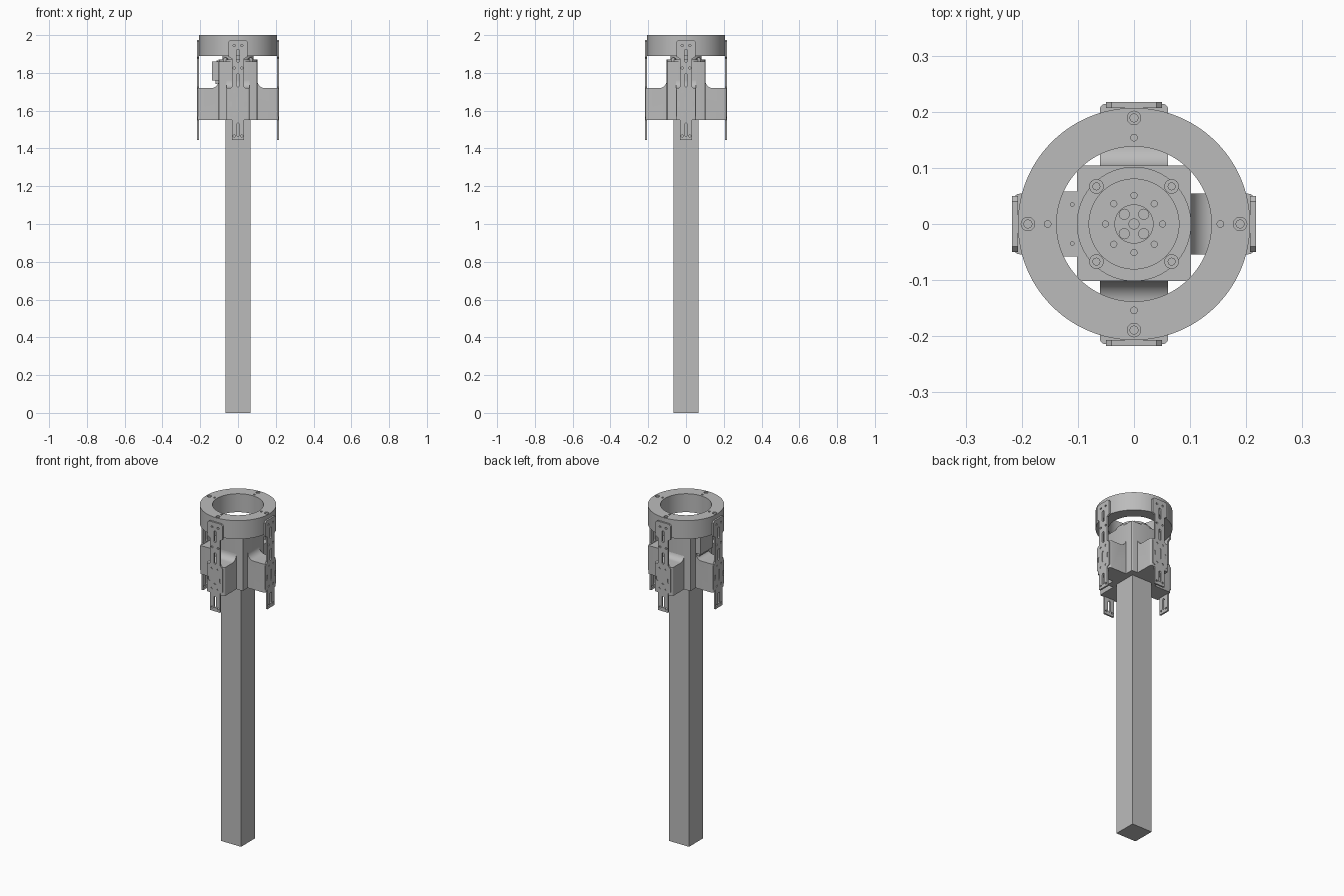
import bpy, bmesh
from math import sin, cos, pi, radians
from mathutils import Matrix, Vector

if "Cube" in bpy.data.objects:
    bpy.data.objects.remove(bpy.data.objects["Cube"])

grey = bpy.data.materials.new("machined grey")
grey.use_nodes = True
colour = (0.5, 0.5, 0.5, 1)
grey.diffuse_color = colour
grey.node_tree.nodes["Principled BSDF"].inputs["Base Color"].default_value = colour


def finish(name, bm, turn=0):
    bmesh.ops.recalc_face_normals(bm, faces=bm.faces)
    bm.transform(Matrix.Rotation(turn, 4, 'Z'))
    mesh = bpy.data.meshes.new(name)
    bm.to_mesh(mesh)
    bm.free()
    mesh.materials.append(grey)
    ob = bpy.data.objects.new(name, mesh)
    bpy.context.collection.objects.link(ob)
    return ob


def add_box(bm, low, high):
    low, high = Vector(low), Vector(high)
    size = Matrix.Diagonal((*(high - low), 1))
    return bmesh.ops.create_cube(bm, size=1, matrix=Matrix.Translation((low + high) / 2) @ size)


def add_cylinder(bm, r, z0, z1, x=0, y=0, n=24):
    bmesh.ops.create_cone(bm, cap_ends=True, segments=n, radius1=r, radius2=r, depth=z1 - z0,
                          matrix=Matrix.Translation((x, y, (z0 + z1) / 2)))


def add_prism(bm, points, shift):
    """Extrude a closed outline along a vector."""
    face = bm.faces.new([bm.verts.new(p) for p in points])
    out = bmesh.ops.extrude_face_region(bm, geom=[face])
    bmesh.ops.translate(bm, vec=shift, verts=[v for v in out["geom"] if isinstance(v, bmesh.types.BMVert)])


def add_slot(bm, x, z, r, half=0):
    """Round-ended vertical slot cutter through a front plate."""
    pts = []
    for i in range(16):
        a = 2 * pi * (i + 0.5) / 16
        pts.append((x + r * cos(a), -0.23, z + r * sin(a) + (half if sin(a) > 0 else -half)))
    add_prism(bm, pts, (0, 0.04, 0))


def select_only(ob):
    bpy.ops.object.select_all(action='DESELECT')
    ob.select_set(True)
    bpy.context.view_layer.objects.active = ob


def smooth(ob):
    select_only(ob)
    bpy.ops.object.shade_smooth_by_angle(angle=radians(30))


def cut(ob, cutter):
    mod = ob.modifiers.new("holes", 'BOOLEAN')
    mod.object, mod.solver = cutter, 'EXACT'
    select_only(ob)
    bpy.ops.object.modifier_apply(modifier=mod.name)
    bpy.data.objects.remove(cutter)


def bevel_edges(bm, rule, width, segments):
    edges = [e for e in bm.edges if rule(e)]
    bmesh.ops.bevel(bm, geom=edges, offset=width, segments=segments, profile=0.5, affect='EDGES')


def upright(e):
    a, b = (v.co for v in e.verts)
    return abs(a.x - b.x) + abs(a.y - b.y) < 1e-4


# Square post
bm = bmesh.new()
add_box(bm, (-0.067, -0.067, 0), (0.067, 0.067, 1.56))
finish("post", bm)

# Motor housing with rounded corners
bm = bmesh.new()
add_box(bm, (-0.102, -0.102, 1.55), (0.102, 0.104, 1.86))
bevel_edges(bm, upright, 0.008, 3)
smooth(finish("housing", bm))

# Cable connector on the right side
bm = bmesh.new()
add_box(bm, (-0.138, -0.058, 1.76), (-0.09, 0.058, 1.86))
add_box(bm, (-0.12, -0.045, 1.74), (-0.09, 0.045, 1.765))
for y in (-0.035, 0.035):
    add_cylinder(bm, 0.004, 1.855, 1.865, -0.11, y, 12)
finish("cable_connector", bm)

# Four filleted arms with slotted mounting plates
for side, name in enumerate(("front", "left", "back", "right")):
    turn = side * pi / 2
    w = 0.061 if side % 2 == 0 else 0.054
    fillet = [(-w, -0.14 + 0.038 * sin(a), 1.76 - 0.04 * cos(a))
              for a in (pi / 2 * i / 8 for i in range(9))]
    outline = [(-w, 0, 1.55), (-w, -0.214, 1.55), (-w, -0.214, 1.72)] + fillet + [(-w, 0, 1.76)]
    bm = bmesh.new()
    add_prism(bm, outline, (2 * w, 0, 0))
    bevel_edges(bm, lambda e: upright(e) and e.verts[0].co.y < -0.2, 0.01, 4)
    smooth(finish(name + "_arm", bm, turn))

    # Stepped plate, mirrored from one half outline
    half = [(0.033, 1.445), (0.033, 1.56), (0.05, 1.57), (0.05, 1.71), (0.033, 1.725),
            (0.033, 1.875), (0.05, 1.885), (0.05, 1.965), (0.04, 1.975)]
    pts = [(x, -0.217, z) for x, z in half] + [(-x, -0.217, z) for x, z in reversed(half)]
    bm = bmesh.new()
    add_prism(bm, pts, (0, 0.01, 0))
    plate = finish(name + "_plate", bm, turn)
    bm = bmesh.new()
    for z in (1.5, 1.64, 1.76, 1.89):
        add_slot(bm, 0, z, 0.008, 0.026)
    for z in (1.465, 1.58, 1.70, 1.825, 1.945):
        for x in (-0.02, 0.02):
            add_slot(bm, x, z, 0.006)
    for x in (-0.038, 0.038):
        add_slot(bm, x, 1.635, 0.007, 0.008)
    cut(plate, finish("plate_cutter", bm, turn))

# Top ring with counterbored screw holes
bm = bmesh.new()
add_cylinder(bm, 0.207, 1.89, 2.0, n=96)
ring = finish("top_ring", bm)
bm = bmesh.new()
add_cylinder(bm, 0.138, 1.85, 2.05, n=96)
for i in range(4):
    c, s = cos(i * pi / 2), sin(i * pi / 2)
    add_cylinder(bm, 0.012, 1.985, 2.05, 0.189 * c, 0.189 * s)
    add_cylinder(bm, 0.006, 1.96, 2.05, 0.154 * c, 0.154 * s, 16)
cut(ring, finish("ring_cutter", bm))
smooth(ring)

# Screw heads in the ring
bm = bmesh.new()
for i in range(4):
    c, s = 0.189 * cos(i * pi / 2), 0.189 * sin(i * pi / 2)
    add_cylinder(bm, 0.008, 1.98, 1.995, c, s, 16)
smooth(finish("ring_screws", bm))

# Rotary drive: flange, stepped face and hub
bm = bmesh.new()
add_cylinder(bm, 0.102, 1.855, 1.872, n=64)
for x in (-0.067, 0.067):
    for y in (-0.067, 0.067):
        add_cylinder(bm, 0.013, 1.855, 1.875, x, y)
        add_cylinder(bm, 0.007, 1.87, 1.882, x, y, 16)
smooth(finish("drive_flange", bm))

bm = bmesh.new()
add_cylinder(bm, 0.081, 1.865, 1.895, n=64)
face = finish("drive_face", bm)
bm = bmesh.new()
for i in range(8):
    a = i * pi / 4
    add_cylinder(bm, 0.0055, 1.885, 1.91, 0.051 * cos(a), 0.051 * sin(a), 16)
cut(face, finish("face_cutter", bm))
smooth(face)

bm = bmesh.new()
add_cylinder(bm, 0.035, 1.88, 1.9, n=48)
hub = finish("drive_hub", bm)
bm = bmesh.new()
add_cylinder(bm, 0.009, 1.89, 1.92)
for i in range(4):
    a = pi / 4 + i * pi / 2
    add_cylinder(bm, 0.009, 1.893, 1.92, 0.0245 * cos(a), 0.0245 * sin(a))
cut(hub, finish("hub_cutter", bm))
smooth(hub)
